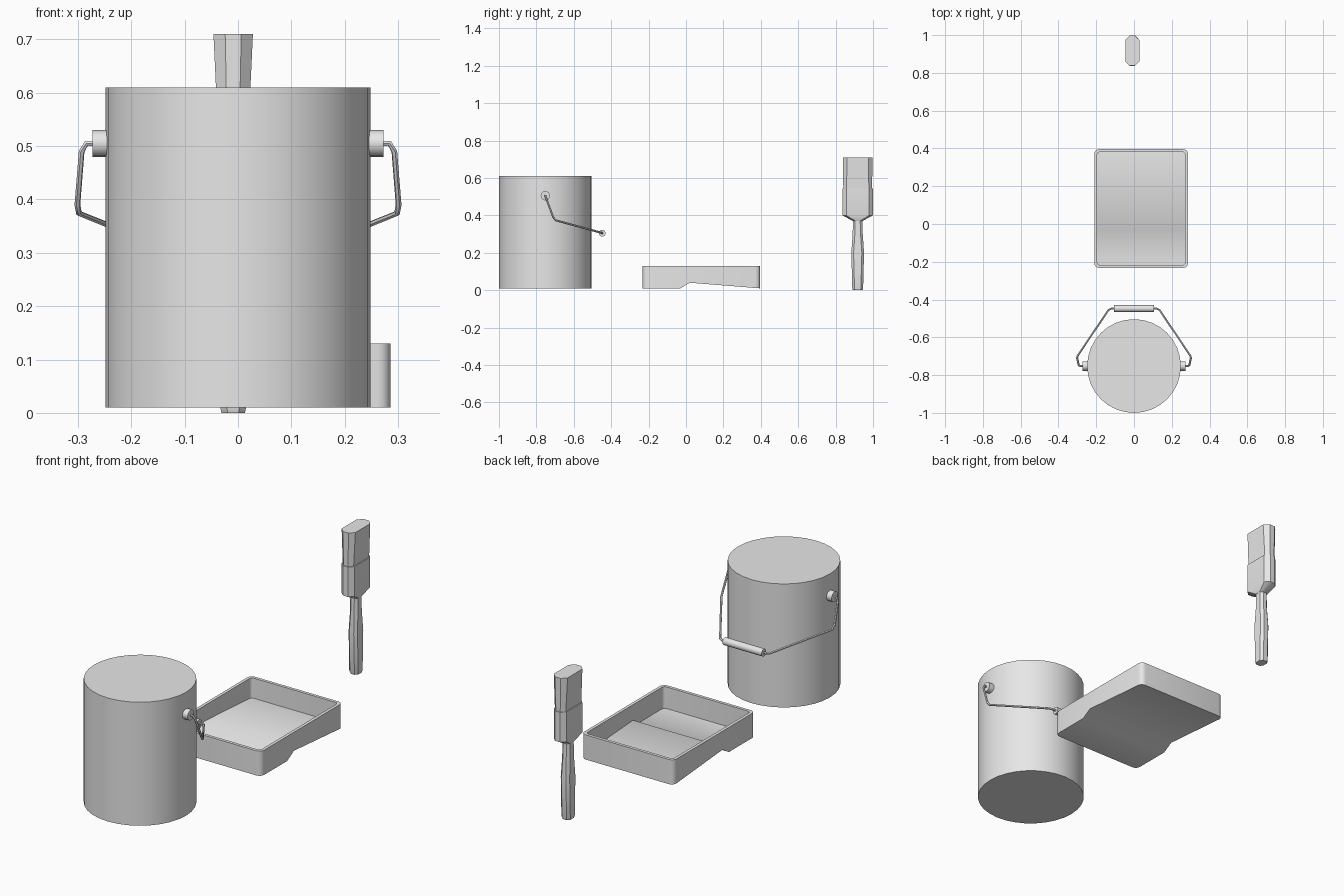
import bpy, bmesh, math
from mathutils import Vector

cube = bpy.data.objects.get("Cube")
if cube:
    bpy.data.objects.remove(cube)

GREY = (0.8, 0.8, 0.8, 1)
mat = bpy.data.materials.new("light grey")
mat.use_nodes = True
mat.diffuse_color = GREY
mat.node_tree.nodes["Principled BSDF"].inputs["Base Color"].default_value = GREY


def add(name, bm):
    bmesh.ops.recalc_face_normals(bm, faces=bm.faces[:])
    mesh = bpy.data.meshes.new(name)
    bm.to_mesh(mesh)
    bm.free()
    mesh.materials.append(mat)
    ob = bpy.data.objects.new(name, mesh)
    bpy.context.collection.objects.link(ob)
    return ob


def activate(ob):
    bpy.ops.object.select_all(action='DESELECT')
    ob.select_set(True)
    bpy.context.view_layer.objects.active = ob


def smooth(ob, angle=40):
    activate(ob)
    bpy.ops.object.shade_smooth_by_angle(angle=math.radians(angle))


def rod(name, a, b, radius, sides):
    """Closed cylinder between two points."""
    a, b = Vector(a), Vector(b)
    bm = bmesh.new()
    bmesh.ops.create_cone(bm, cap_ends=True, segments=sides, radius1=radius,
                          radius2=radius, depth=(b - a).length)
    turn = (b - a).to_track_quat('Z', 'Y').to_matrix()
    bmesh.ops.rotate(bm, verts=bm.verts, matrix=turn)
    bmesh.ops.translate(bm, verts=bm.verts, vec=(a + b) / 2)
    ob = add(name, bm)
    smooth(ob)
    return ob


def prism(name, profile, x0, x1, round_corner):
    """Side profile (y, z) swept along x, with rounded upright corners."""
    bm = bmesh.new()
    face = bm.faces.new([bm.verts.new((x0, y, z)) for y, z in profile])
    ext = bmesh.ops.extrude_face_region(bm, geom=[face])
    moved = [g for g in ext["geom"] if isinstance(g, bmesh.types.BMVert)]
    bmesh.ops.translate(bm, verts=moved, vec=(x1 - x0, 0, 0))
    upright = [e for e in bm.edges
               if (e.verts[0].co - e.verts[1].co).xy.length < 1e-4]
    bmesh.ops.bevel(bm, geom=upright, offset=round_corner, segments=4,
                    profile=0.5, affect='EDGES')
    return add(name, bm)


def loft(name, cx, cy, sections, cut):
    """Stack of chamfered rectangles: (z, half width x, half width y)."""
    bm = bmesh.new()
    rings = []
    for z, hx, hy in sections:
        c = min(cut, hx * 0.6)
        quarter = [(hx, hy - c), (hx - c, hy)]
        pts = (quarter + [(-x, y) for x, y in reversed(quarter)]
               + [(-x, -y) for x, y in quarter]
               + [(x, -y) for x, y in reversed(quarter)])
        rings.append([bm.verts.new((cx + x, cy + y, z)) for x, y in pts])
    for low, high in zip(rings, rings[1:]):
        for i in range(len(low)):
            j = (i + 1) % len(low)
            bm.faces.new((low[i], low[j], high[j], high[i]))
    bm.faces.new(rings[0])
    bm.faces.new(rings[-1])
    ob = add(name, bm)
    smooth(ob, 35)
    return ob


# Paint can with its two handle ears
CAN_Y, EAR_Z = -0.752, 0.505
rod("can_body", (0, CAN_Y, 0.01), (0, CAN_Y, 0.61), 0.248, 32)
for side, s in (("left", 1), ("right", -1)):
    rod(side + "_ear", (s * 0.24, CAN_Y, EAR_Z), (s * 0.273, CAN_Y, EAR_Z), 0.025, 16)

# Wire handle and its grip
GRIP_Y, GRIP_Z = -0.448, 0.305
half = [(0.265, CAN_Y, EAR_Z), (0.284, CAN_Y, EAR_Z), (0.293, -0.747, 0.49),
        (0.301, -0.71, 0.39), (0.298, -0.697, 0.374),
        (0.135, -0.455, 0.308), (0.12, GRIP_Y, GRIP_Z)]
path = half + [(-x, y, z) for x, y, z in reversed(half)]
curve = bpy.data.curves.new("wire_handle", 'CURVE')
curve.dimensions = '3D'
curve.bevel_depth = 0.0055
curve.bevel_resolution = 1
curve.use_fill_caps = True
spline = curve.splines.new('POLY')
spline.points.add(len(path) - 1)
for point, co in zip(spline.points, path):
    point.co = (*co, 1)
curve.materials.append(mat)
wire = bpy.data.objects.new("wire_handle", curve)
bpy.context.collection.objects.link(wire)
activate(wire)
bpy.ops.object.convert(target='MESH')
smooth(bpy.context.object, 50)
rod("handle_grip", (-0.105, GRIP_Y, GRIP_Z), (0.105, GRIP_Y, GRIP_Z), 0.018, 16)

# Roller tray: outer shell minus the hollow
tray = prism("roller_tray",
             [(-0.232, 0.13), (-0.232, 0.01), (-0.03, 0.01), (0.02, 0.04),
              (0.396, 0.01), (0.396, 0.13)], -0.21, 0.286, 0.025)
hollow = prism("tray_hollow",
               [(-0.217, 0.2), (-0.217, 0.025), (-0.03, 0.025), (0.02, 0.055),
                (0.381, 0.032), (0.381, 0.2)], -0.195, 0.271, 0.015)
hollow.hide_render = True
cut = tray.modifiers.new("hollow", 'BOOLEAN')
cut.operation = 'DIFFERENCE'
cut.solver = 'EXACT'
cut.object = hollow
activate(tray)
bpy.ops.object.modifier_apply(modifier=cut.name)
bpy.data.objects.remove(hollow)
smooth(tray)

# Upright paint brush
BX, BY = -0.009, 0.918
loft("brush_handle", BX, BY,
     [(0, 0.022, 0.026), (0.01, 0.024, 0.029), (0.2, 0.024, 0.034),
      (0.3, 0.021, 0.027), (0.38, 0.021, 0.025)], 0.012)
loft("brush_ferrule", BX, BY,
     [(0.37, 0.022, 0.026), (0.4, 0.034, 0.081), (0.545, 0.034, 0.081)], 0.022)
loft("brush_bristles", BX, BY,
     [(0.54, 0.029, 0.077), (0.71, 0.037, 0.079)], 0.022)
